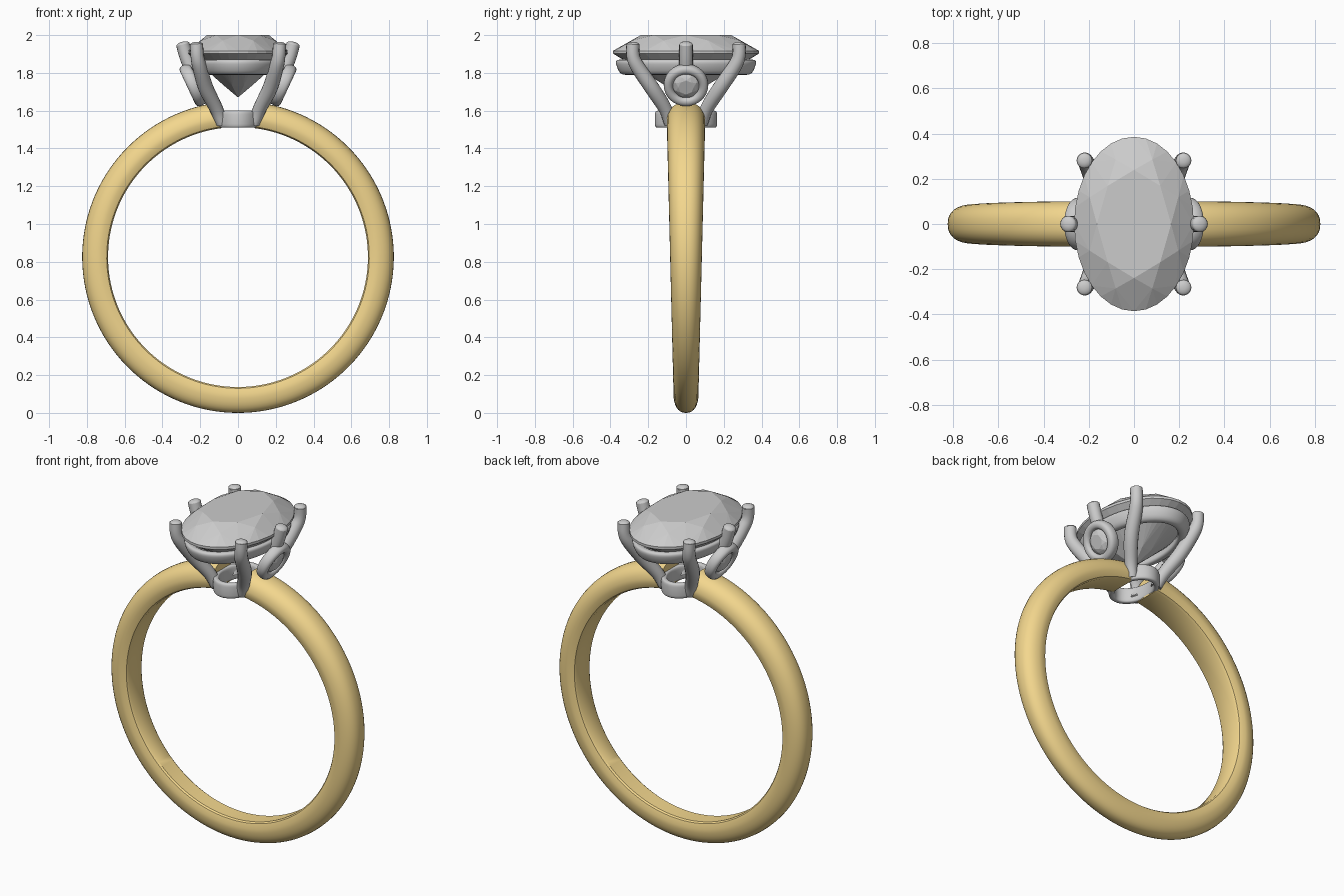
import bpy, bmesh
from math import sin, cos, pi, asin, radians
from mathutils import Vector, Matrix

if "Cube" in bpy.data.objects:
    bpy.data.objects.remove(bpy.data.objects["Cube"])


def make(name, bm, smooth=40, mat=None):
    bmesh.ops.recalc_face_normals(bm, faces=bm.faces)
    me = bpy.data.meshes.new(name)
    bm.to_mesh(me)
    bm.free()
    ob = bpy.data.objects.new(name, me)
    bpy.context.collection.objects.link(ob)
    if mat:
        me.materials.append(mat)
    if smooth:
        bpy.ops.object.select_all(action='DESELECT')
        ob.select_set(True)
        bpy.context.view_layer.objects.active = ob
        bpy.ops.object.shade_smooth_by_angle(angle=radians(smooth))
    return ob


def loft(sections, closed=False):
    """Skin a row of closed sections; cap the ends unless the row is closed."""
    bm = bmesh.new()
    rows = [[bm.verts.new(p) for p in s] for s in sections]
    n = len(rows[0])
    for i in range(len(rows) - (0 if closed else 1)):
        a, b = rows[i], rows[(i + 1) % len(rows)]
        for j in range(n):
            k = (j + 1) % n
            bm.faces.new((a[j], a[k], b[k], b[j]))
    if not closed:
        bm.faces.new(rows[0])
        bm.faces.new(rows[-1])
    return bm


def oval_ring(profile, a, b, steps=64):
    """Sweep an (offset, z) profile around an oval with half-axes a, b."""
    return loft([[((a + o) * cos(t), (b + o) * sin(t), z) for o, z in profile]
                 for t in (2 * pi * i / steps for i in range(steps))], True)


def rounded(o0, o1, z0, z1, lean=0.0, power=0.6, n=20):
    """Soft rectangular profile; lean pushes the top outwards."""
    pts = []
    for i in range(n):
        c, s = cos(2 * pi * i / n), sin(2 * pi * i / n)
        u = abs(c) ** power * (1 if c > 0 else -1)
        v = abs(s) ** power * (1 if s > 0 else -1)
        pts.append(((o0 + o1) / 2 + u * (o1 - o0) / 2 + lean * v,
                    (z0 + z1) / 2 + v * (z1 - z0) / 2))
    return pts


def gem(name, a, b, table, crown, girdle, culet, M=Matrix()):
    """Brilliant cut: convex hull of table, star, girdle and pavilion points."""
    bm = bmesh.new()
    h = crown - girdle
    levels = [(8, 0, table, crown), (8, .5, .8, girdle + h * .65),
              (32, 0, 1, girdle), (32, 0, 1, girdle - .015),
              (8, .5, .3, culet + (girdle - culet) * .25)]
    for n, off, r, z in levels:
        for i in range(n):
            t = 2 * pi * (i + off) / n
            bm.verts.new((a * r * cos(t), b * r * sin(t), z))
    bm.verts.new((0, 0, culet))
    bmesh.ops.convex_hull(bm, input=bm.verts)
    bm.transform(M)
    return make(name, bm, 0)


def prong(name, path):
    """Round wire through (x, y, z, radius) points with a domed tip."""
    pts = [Vector(p) for p in path]
    line = []
    for i in range(len(pts) - 1):  # Catmull-Rom smoothing
        p1, p2 = pts[i], pts[i + 1]
        p0 = pts[i - 1] if i else 2 * p1 - p2
        p3 = pts[i + 2] if i + 2 < len(pts) else 2 * p2 - p1
        for k in range(6):
            t = k / 6
            line.append(.5 * (2 * p1 + (p2 - p0) * t + (2 * p0 - 5 * p1 + 4 * p2 - p3) * t * t
                              + (3 * p1 - p0 - 3 * p2 + p3) * t ** 3))
    end = pts[-1]
    d = (end - line[-1]).to_3d().normalized()
    for k in range(6):
        q = k / 6 * pi / 2
        p = end.to_3d() + d * (sin(q) - 1) * end.w * .5
        line.append(Vector((*p, end.w * cos(q))))
    secs = []
    for i, p in enumerate(line):
        tan = (line[min(i + 1, len(line) - 1)] - line[max(i - 1, 0)]).to_3d().normalized()
        u = tan.cross(Vector((0, 1, 0))).normalized()
        v = tan.cross(u)
        secs.append([p.to_3d() + p.w * (u * cos(t) + v * sin(t))
                     for t in (2 * pi * j / 16 for j in range(16))])
    return make(name, loft(secs), 50)


# Gold band: domed outside, flat inside, widening to the top, open at the seat
gold = bpy.data.materials.new("gold")
gold.diffuse_color = (0.90, 0.68, 0.27, 1)
gold.use_nodes = True
gold.node_tree.nodes["Principled BSDF"].inputs["Base Color"].default_value = gold.diffuse_color
start = asin(.095 / .757)
secs = []
for i in range(129):
    th = start + (2 * pi - 2 * start) * i / 128
    w = .084 + .018 * cos(th)
    prof = [(.688, -.72 * w), (.695, -.86 * w)]
    for k in range(17):
        q = -pi / 2 + pi * k / 16
        s = abs(sin(q)) ** .85 * (1 if q > 0 else -1)
        prof.append((.725 + .1 * max(cos(q), 0) ** .9, s * w))
    prof += [(.695, .86 * w), (.688, .72 * w)]
    secs.append([(r * sin(th), y, .825 + r * cos(th)) for r, y in prof])
make("band", loft(secs), 35, gold)

# Oval collar at the base of the setting and gallery ring under the stone
make("seat_collar", oval_ring(rounded(-.035, 0, 1.51, 1.6, 0, .5), .12, .165))
make("gallery_ring", oval_ring(rounded(-.065, -.01, 1.79, 1.87, .015, .75), .252, .375))

# Centre stone
gem("centre_stone", .265, .386, .62, 2.0, 1.917, 1.67)

for sx, side in ((-1, "left"), (1, "right")):
    # Corner prongs
    for sy, end in ((-1, "front"), (1, "back")):
        prong(f"{end}_{side}_prong",
              [(sx * x, sy * y, z, r) for x, y, z, r in (
                  (.085, .085, 1.53, .03), (.115, .11, 1.61, .036), (.17, .18, 1.72, .04),
                  (.203, .255, 1.83, .038), (.216, .28, 1.89, .035), (.22, .281, 1.965, .035))])
    # Side prong standing on the round bezel
    prong(f"{side}_side_prong", [(sx * .24, 0, 1.8, .036), (sx * .272, 0, 1.88, .036),
                                 (sx * .296, 0, 1.965, .036)])
    # Tilted round bezel with its small stone
    M = (Matrix.Translation((sx * .24, 0, 1.735))
         @ Vector((sx * .9, 0, -.42)).to_track_quat('Z', 'Y').to_matrix().to_4x4())
    bm = oval_ring(rounded(-.05, 0, -.035, .03, 0, .85), .118, .118, 40)
    bm.transform(M)
    make(f"{side}_bezel", bm)
    gem(f"{side}_small_stone", .074, .074, .55, .03, .005, -.045, M)
